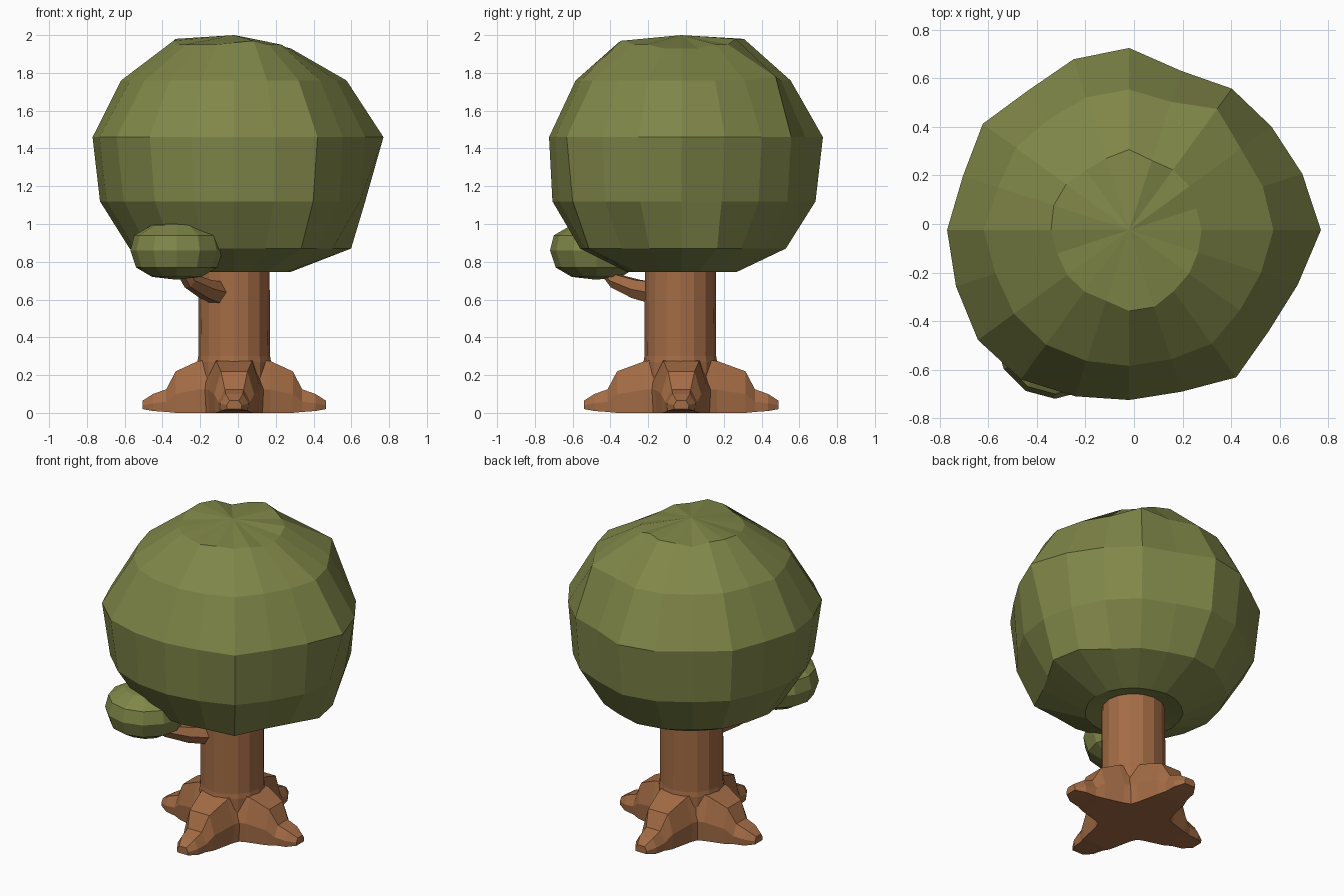
import bpy, bmesh
from math import sin, cos, tau, pi
from mathutils import Vector

if "Cube" in bpy.data.objects:
    bpy.data.objects.remove(bpy.data.objects["Cube"])

CX, CY = -0.02, -0.025


def material(name, color):
    m = bpy.data.materials.new(name)
    m.diffuse_color = (*color, 1)
    m.use_nodes = True
    m.node_tree.nodes["Principled BSDF"].inputs["Base Color"].default_value = m.diffuse_color
    return m


LEAF = material("leaf_green", (0.215, 0.24, 0.065))
BARK = material("bark_brown", (0.37, 0.15, 0.06))


def loft(name, loops, mat, poles=None):
    """Skin a stack of equal-length point loops; close ends with poles or n-gons."""
    bm = bmesh.new()
    rings = [[bm.verts.new(p) for p in lp] for lp in loops]
    n = len(rings[0])
    for a, b in zip(rings, rings[1:]):
        for i in range(n):
            j = (i + 1) % n
            bm.faces.new((a[i], a[j], b[j], b[i]))
    for k, ring in enumerate((rings[0], rings[-1])):
        if poles:
            p = bm.verts.new(poles[k])
            for i in range(n):
                bm.faces.new((ring[i], ring[(i + 1) % n], p))
        else:
            bm.faces.new(ring)
    bmesh.ops.recalc_face_normals(bm, faces=bm.faces)
    me = bpy.data.meshes.new(name)
    bm.to_mesh(me)
    bm.free()
    me.materials.append(mat)
    ob = bpy.data.objects.new(name, me)
    bpy.context.collection.objects.link(ob)
    return ob


def circle(cx, cy, z, r, n):
    return [(cx + r * cos(tau * i / n), cy + r * sin(tau * i / n), z) for i in range(n)]


# Crown: 20-sided lumpy ball, (z, radius) per ring with an uneven outline
profile = [(0.745, 0.29), (0.87, 0.55), (1.12, 0.705), (1.46, 0.74), (1.76, 0.575), (1.95, 0.31)]
outline = [0.79, 0.75, 0.725, 0.72, 0.69, 0.75, 0.74, 0.71, 0.745, 0.72,
           0.75, 0.75, 0.77, 0.76, 0.72, 0.70, 0.70, 0.75, 0.71, 0.73]
weight = [0.3, 0.5, 0.6, 1.0, 0.5, 0.4]
# individual bumps: (ring, spoke) -> (radius change, height change)
bumps = {(1, 0): (0.05, 0), (1, 1): (0.06, 0), (2, 0): (-0.04, 0), (2, 1): (-0.02, 0),
         (1, 17): (0.05, 0), (4, 3): (0.05, 0.02), (4, 10): (0.02, 0),
         (5, 0): (-0.02, -0.02), (5, 1): (-0.02, -0.02), (5, 19): (-0.01, -0.02),
         (5, 4): (0, 0.03), (5, 5): (0.02, 0.03), (5, 6): (0, 0.02),
         (5, 8): (0.01, 0.03), (5, 9): (0.02, 0.03), (5, 10): (0.01, 0.02),
         (5, 15): (0.03, 0.01), (5, 16): (0.03, 0.02)}
loops = []
for k, (z, r) in enumerate(profile):
    lp = []
    for i in range(20):
        dr, dz = bumps.get((k, i), (0, 0))
        rad = r * (1 + weight[k] * (outline[i] / 0.74 - 1)) + dr
        a = tau * i / 20
        lp.append((CX + rad * cos(a), CY + rad * sin(a), z + dz))
    loops.append(lp)
loft("crown", loops, LEAF, [(CX, CY, 0.80), (CX, CY, 2.0)])

# Small leaf clump at the end of the branch
clump = [(0.72, 0.13), (0.77, 0.215), (0.86, 0.245), (0.94, 0.225), (0.995, 0.13)]
loft("leaf_clump", [circle(-0.325, -0.475, z, r, 12) for z, r in clump], LEAF,
     [(-0.325, -0.475, 0.705), (-0.325, -0.475, 1.01)])

# Trunk
loft("trunk", [circle(CX, CY - 0.005, z, r, 16)
               for z, r in [(0, 0.19), (0.27, 0.195), (0.3, 0.19), (0.85, 0.187)]], BARK)

# Branch: tapering hexagonal limb
path = [((-0.08, -0.12, 0.63), 0.07), ((-0.17, -0.26, 0.655), 0.055),
        ((-0.26, -0.38, 0.70), 0.04), ((-0.32, -0.46, 0.80), 0.035)]
side = Vector((0.8, -0.6, 0))
loft("branch", [[Vector(p) + side * r * cos(tau * i / 6) + Vector((0.2 * r * sin(tau * i / 6),
                 0.2 * r * sin(tau * i / 6), r * sin(tau * i / 6))) for i in range(6)]
                for p, r in path], BARK)

# Roots: four flared feet; (reach, top z, bottom z, top half width, lower half width)
root = [(0.12, 0.28, 0.0, 0.10, 0.17), (0.19, 0.275, 0.0, 0.095, 0.14),
        (0.31, 0.22, 0.0, 0.07, 0.105), (0.36, 0.125, 0.005, 0.05, 0.085),
        (0.43, 0.10, 0.01, 0.045, 0.075), (0.485, 0.065, 0.02, 0.025, 0.04)]
for q, name in enumerate(("right", "back", "left", "front")):
    c, s = cos(q * pi / 2), sin(q * pi / 2)
    loops = []
    for d, top, bot, wt, wb in root:
        mid = bot + 0.45 * (top - bot)
        sec = [(-wt, top), (wt, top), (wb, mid), (wb * 0.95, bot), (-wb * 0.95, bot), (-wb, mid)]
        d += 0.03 * (q % 2)if d > 0.3 else 0
        loops.append([(CX + d * c - w * s, CY + d * s + w * c, z) for w, z in sec])
    loft(name + "_root", loops, BARK)
